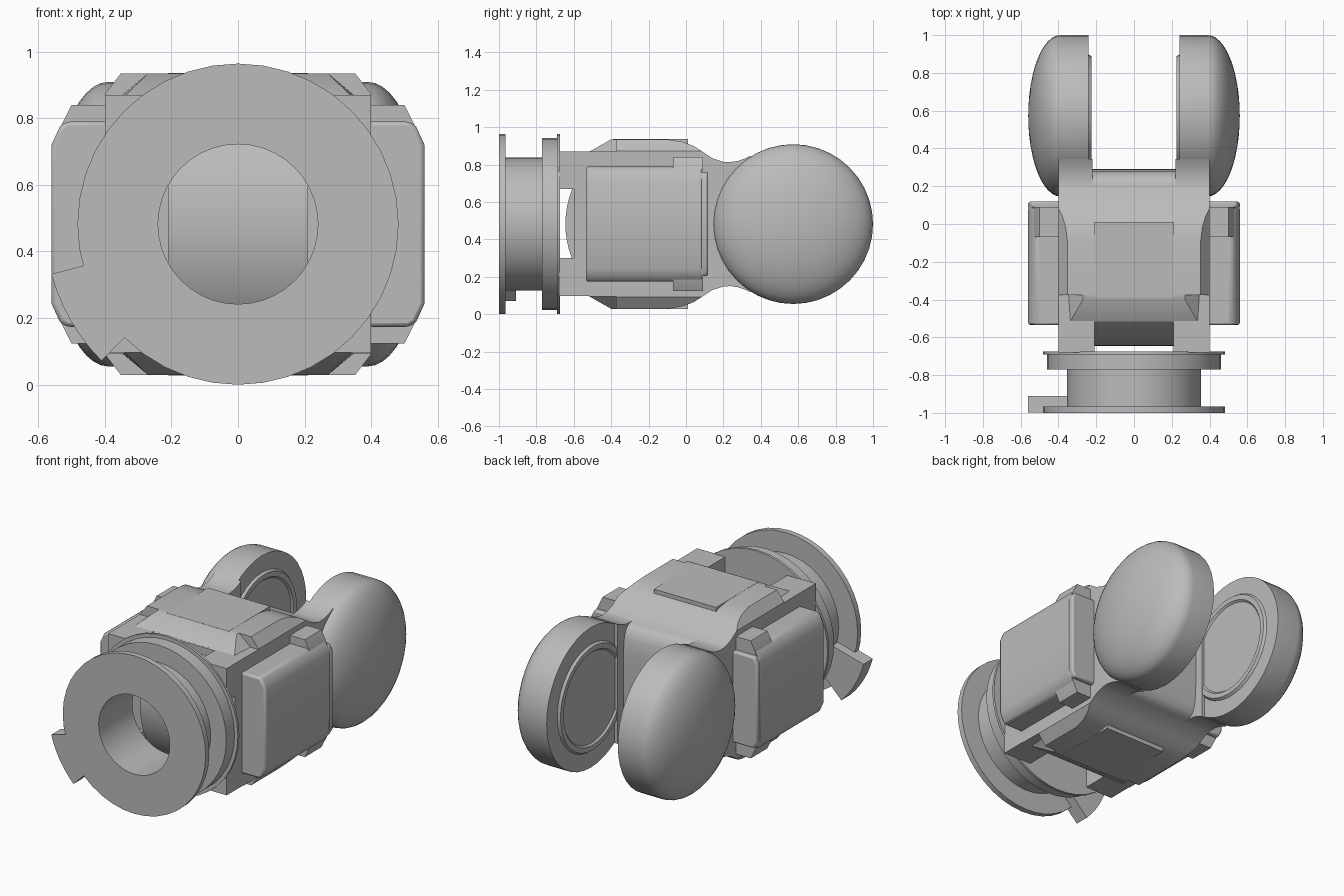
import bpy, bmesh, math
from mathutils import Vector

C = 0.482  # height of the main axis

cube = bpy.data.objects.get("Cube")
if cube:
    bpy.data.objects.remove(cube, do_unlink=True)

grey = bpy.data.materials.new("plain grey")
grey.use_nodes = True
grey.diffuse_color = (0.5, 0.5, 0.5, 1)
grey.node_tree.nodes["Principled BSDF"].inputs["Base Color"].default_value = (0.5, 0.5, 0.5, 1)


def finish(bm, name, mirror=False, bevel=0, angle=30):
    bmesh.ops.recalc_face_normals(bm, faces=bm.faces[:])
    mesh = bpy.data.meshes.new(name)
    bm.to_mesh(mesh)
    bm.free()
    mesh.materials.append(grey)
    ob = bpy.data.objects.new(name, mesh)
    bpy.context.collection.objects.link(ob)
    bpy.ops.object.select_all(action='DESELECT')
    ob.select_set(True)
    bpy.context.view_layer.objects.active = ob
    bpy.ops.object.shade_smooth_by_angle(angle=math.radians(angle))
    if bevel:
        mod = ob.modifiers.new("soft edges", 'BEVEL')
        mod.width = bevel
        mod.segments = 2
    if mirror:
        ob.modifiers.new("mirror", 'MIRROR')
    return ob


def both(upper):
    """Close an upper profile with its reflection below the axis."""
    return upper + [(u, 2 * C - z) for u, z in reversed(upper)]


def prism_bm(pts, axis, a, b):
    bm = bmesh.new()
    place = (lambda u, z, d: (d, u, z)) if axis == 'x' else (lambda u, z, d: (u, d, z))
    base = bm.faces.new([bm.verts.new(place(u, z, a)) for u, z in pts])
    out = bmesh.ops.extrude_face_region(bm, geom=[base])
    verts = [v for v in out["geom"] if isinstance(v, bmesh.types.BMVert)]
    bmesh.ops.translate(bm, verts=verts, vec=place(0, 0, b - a))
    return bm


def prism(name, pts, axis, a, b, **kw):
    return finish(prism_bm(pts, axis, a, b), name, **kw)


def lathe(name, pts, axis, y=0, steps=40, **kw):
    """Turn (distance along axis, radius) points around the x or y axis."""
    bm = bmesh.new()
    if axis == 'x':
        vs = [bm.verts.new((d, y, C + r)) for d, r in pts]
    else:
        vs = [bm.verts.new((0, d, C + r)) for d, r in pts]
    edges = [bm.edges.new((p, q)) for p, q in zip(vs, vs[1:])]
    if axis == 'y':
        edges.append(bm.edges.new((vs[-1], vs[0])))
    bmesh.ops.spin(bm, geom=vs + edges, cent=(0, y, C), steps=steps, angle=math.tau,
                   axis=(1, 0, 0) if axis == 'x' else (0, 1, 0))
    bmesh.ops.remove_doubles(bm, verts=bm.verts[:], dist=0.0005)
    return finish(bm, name, **kw)


# Hollow front spool with its flanges
lathe("front_spool", [(-1, .24), (-1, .482), (-.965, .482), (-.965, .355), (-.77, .355),
                      (-.77, .46), (-.69, .46), (-.69, .482), (-.675, .482), (-.675, .24)], 'y')

# Stop tab on the spool flange
sweep = [math.radians(195 + 30 * i / 6) for i in range(7)]
tab = [(r * math.cos(t), C + r * math.sin(t))
       for r, run in ((.58, sweep), (.36, sweep[::-1])) for t in run]
prism("stop_tab", tab, 'y', -.999, -.91)

# Main housing with chamfered long edges and a curved waist
waist = [(-.375, .935), (-.1, .935), (-.02, .922), (.04, .9), (.09, .868), (.14, .835), (.2, .815)]
bm = prism_bm(both(waist), 'x', -.4, .4)
for sx in (1, -1):
    for sz in (1, -1):
        bmesh.ops.recalc_face_normals(bm, faces=bm.faces[:])
        cut = bmesh.ops.bisect_plane(
            bm, geom=bm.verts[:] + bm.edges[:] + bm.faces[:], clear_outer=True,
            plane_co=(sx * .4, 0, C + sz * .39), plane_no=Vector((sx * .065, 0, sz * .05)).normalized())
        rim = [e for e in cut["geom_cut"] if isinstance(e, bmesh.types.BMEdge)]
        bmesh.ops.holes_fill(bm, edges=rim, sides=0)
finish(bm, "housing")

# Raised plate on the top and bottom, running level over the waist
prism("level_plate", both([(-.39, .936), (.01, .936)]), 'x', -.21, .21)

# Front part of the housing, its corner arms and the rounded nose between them
prism("housing_front", both([(-.515, .87), (-.375, .87)]), 'x', -.4, .4)
prism("corner_arms", both([(-.51, .87), (-.68, .87), (-.68, .67), (-.6, .67)])
      [:4] + [(-.6, .3), (-.68, .3), (-.68, .097), (-.51, .097)], 'x', .21, .4, mirror=True)
nose = [(-.145 - .5 * math.cos(t), C + .5 * math.sin(t))
        for t in [math.radians(-43 + 86 * i / 16) for i in range(17)]]
prism("nose", nose, 'x', -.21, .21)

# Sloping ramps leading up to the housing
for name, s in (("top_ramp", 1), ("bottom_ramp", -1)):
    bm = bmesh.new()
    for x, y, h in ((.34, -.52, .385), (.35, -.37, .385), (.27, -.4, .453), (.27, -.37, .453)):
        for sx in (1, -1):
            bm.verts.new((sx * x, y, C + s * h))
    bmesh.ops.convex_hull(bm, input=bm.verts[:])
    finish(bm, name)

# Rounded rear of the housing and the two fork arms
prism("housing_rear", both([(.2, .815), (.235, .808), (.262, .785), (.28, .74), (.288, .66), (.29, .56)]),
      'x', -.225, .225)
prism("fork_arms", both([(.19, .818), (.2, .815), (.24, .814), (.28, .82), (.315, .832), (.345, .847)]),
      'x', .22, .4, mirror=True)

# Domed rear discs with a ring on the inner face
dome = [(.39 + .17 * math.sin(t), .427 * math.cos(t))
        for t in [math.radians(90 * i / 12) for i in range(13)]]
lathe("rear_discs", [(.236, 0), (.236, .275), (.225, .285), (.225, .315), (.24, .325), (.24, .427)] + dome,
      'x', y=.573, mirror=True)

# Side pads with their end lugs
prism("side_pads", both([(.39, .79), (.515, .79), (.535, .775), (.56, .72)]),
      'y', -.535, .09, mirror=True, bevel=.012)
prism("side_lugs", both([(.39, .84), (.5, .84), (.557, .725)]), 'y', -.07, .09, mirror=True)
prism("pad_ends", both([(.39, .76), (.54, .76), (.56, .72)]), 'y', .08, .118, mirror=True, bevel=.01)
